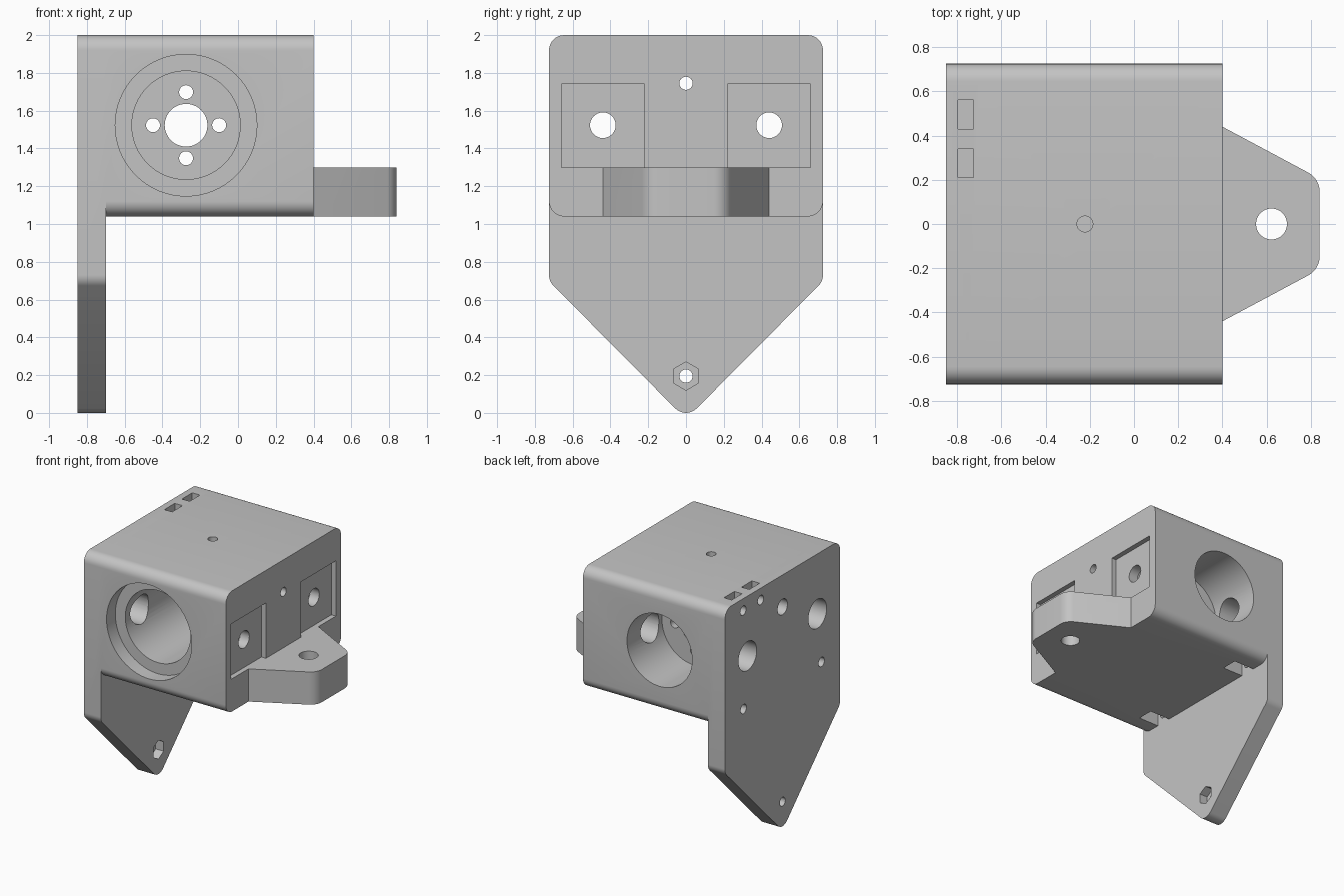
import bpy, bmesh, math
from mathutils import Vector

if "Cube" in bpy.data.objects:
    bpy.data.objects.remove(bpy.data.objects["Cube"])

grey = bpy.data.materials.new("light_grey")
grey.diffuse_color = (0.55, 0.55, 0.55, 1)
grey.use_nodes = True
grey.node_tree.nodes["Principled BSDF"].inputs["Base Color"].default_value = grey.diffuse_color

AXES = {  # maps (u, v, along) to world
    'x': lambda u, v, w: (w, u, v),
    'y': lambda u, v, w: (u, w, v),
    'z': lambda u, v, w: (u, v, w),
}


def prism(name, pts, axis, a, b):
    """Extrude a 2D outline along an axis from a to b."""
    bm = bmesh.new()
    f = AXES[axis]
    lo = [bm.verts.new(f(u, v, a)) for u, v in pts]
    hi = [bm.verts.new(f(u, v, b)) for u, v in pts]
    n = len(pts)
    bm.faces.new(lo)
    bm.faces.new(hi)
    for i in range(n):
        j = (i + 1) % n
        bm.faces.new((lo[i], lo[j], hi[j], hi[i]))
    bmesh.ops.recalc_face_normals(bm, faces=bm.faces)
    me = bpy.data.meshes.new(name)
    bm.to_mesh(me)
    bm.free()
    me.materials.append(grey)
    ob = bpy.data.objects.new(name, me)
    bpy.context.collection.objects.link(ob)
    return ob


def arc(cx, cy, r, a0, a1, n=8):
    return [(cx + r * math.cos(math.radians(a0 + (a1 - a0) * i / n)),
             cy + r * math.sin(math.radians(a0 + (a1 - a0) * i / n))) for i in range(n + 1)]


def circle(cx, cy, r, n=48, start=0):
    return arc(cx, cy, r, start, start + 360, n)[:-1]


def rect(u0, u1, v0, v1):
    return [(u0, v0), (u1, v0), (u1, v1), (u0, v1)]


def combine(target, other, op):
    m = target.modifiers.new("bool", 'BOOLEAN')
    m.object, m.operation, m.solver = other, op, 'EXACT'
    bpy.context.view_layer.objects.active = target
    bpy.ops.object.modifier_apply(modifier=m.name)
    bpy.data.objects.remove(other, do_unlink=True)


W, R = 0.725, 0.08          # half width, corner radius
B, C = 1.04, W - R          # body underside, corner centre
top = arc(C, 2 - R, R, 0, 90) + arc(-C, 2 - R, R, 90, 180)

# Mounting plate with pointed lower end
plate = top + arc(-C, 0.73, R, 180, 225) + arc(0, R, R, 225, 315) + arc(C, 0.73, R, 315, 360)
bracket = prism("motor_bracket", plate, 'x', -0.85, -0.70)

# Block-shaped housing
housing = top + arc(-C, B + R, R, 180, 270) + arc(C, B + R, R, 270, 360)
combine(bracket, prism("housing", housing, 'x', -0.75, 0.40), 'UNION')

# Tapered tab
tab = ([(0.35, -0.44), (0.40, -0.44)] + arc(0.74, -0.145, 0.1, -60, 0)
       + arc(0.74, 0.145, 0.1, 0, 60) + [(0.40, 0.44), (0.35, 0.44)])
combine(bracket, prism("tab", tab, 'z', B, 1.30), 'UNION')

cuts = []


def cut(pts, axis, a, b):
    cuts.append((pts, axis, a, b))


# Stepped motor bore, rear bore and the wall holes between them
mx, mz = -0.275, 1.523
cut(circle(mx, mz, 0.375, 64), 'y', -0.8, -0.615)
cut(circle(mx, mz, 0.287, 64), 'y', -0.7, 0.10)
cut(circle(mx, mz, 0.287, 64), 'y', 0.285, 0.8)
cut(circle(mx, mz, 0.113), 'y', 0.05, 0.35)
for dx, dz in ((0.175, 0), (-0.175, 0), (0, 0.175), (0, -0.175)):
    cut(circle(mx + dx, mz + dz, 0.037, 24), 'y', 0.05, 0.35)

for s in (-1, 1):
    # Rod channels, their narrow exits and square pockets
    cut(circle(s * 0.44, mz, 0.115), 'x', -0.9, 0.28)
    cut(circle(s * 0.44, mz, 0.068, 32), 'x', 0.2, 0.5)
    y0, y1 = sorted((s * 0.22, s * 0.66))
    cut(rect(y0, y1, 1.30, 1.74), 'x', 0.36, 0.5)
    # Lower screw holes with nut slots from below
    cut(circle(s * 0.49, 1.12, 0.037, 24), 'x', -0.9, -0.45)
    cut(rect(-0.70, -0.52, s * 0.49 - 0.065, s * 0.49 + 0.065), 'z', 1.0, 1.16)

# Upper screw holes with nut slots from above
for y in (0.275, 0.495):
    cut(circle(y, 1.905, 0.037, 24), 'x', -0.9, -0.62)
    cut(rect(-0.795, -0.727, y - 0.065, y + 0.065), 'z', 1.84, 2.1)

# Centre channel and its vertical hole
cut(circle(0, 1.745, 0.062, 32), 'x', -0.9, 0.28)
cut(circle(0, 1.745, 0.035, 24), 'x', 0.2, 0.5)
cut(circle(-0.222, 0, 0.036, 24), 'z', 1.74, 2.1)

# Plate tip hole with hexagonal recess, and tab hole
cut(circle(0, 0.195, 0.035, 24), 'x', -0.9, -0.6)
cut(circle(0, 0.195, 0.075, 6, 30), 'x', -0.77, -0.6)
cut(circle(0.622, 0, 0.07, 32), 'z', 0.9, 1.4)

for c in cuts:
    combine(bracket, prism("cutter", *c), 'DIFFERENCE')

bpy.ops.object.select_all(action='DESELECT')
bracket.select_set(True)
bpy.context.view_layer.objects.active = bracket
bpy.ops.object.shade_smooth_by_angle(angle=math.radians(25))
